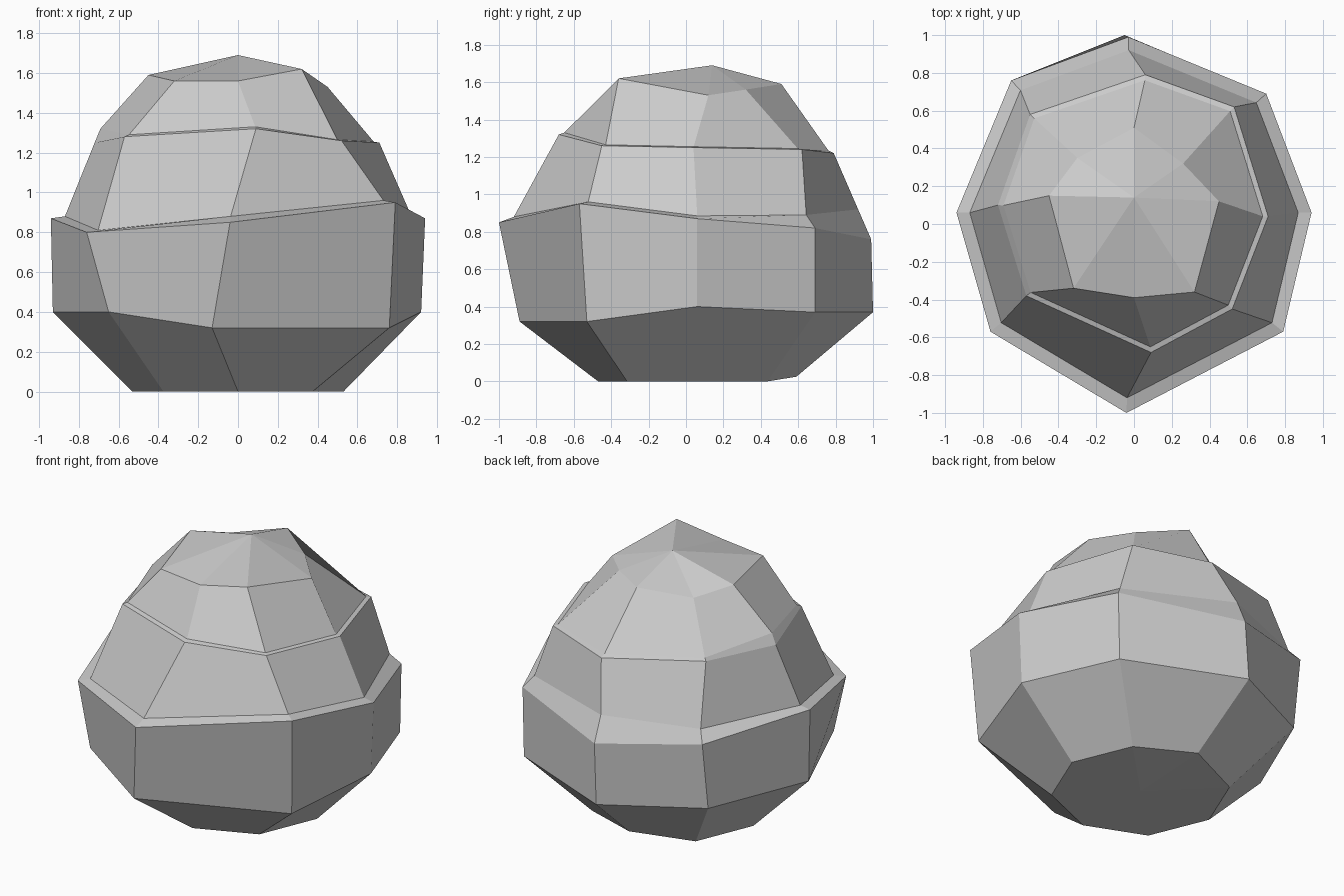
import bpy
import bmesh
import math
from mathutils import Vector

# Remove the default cube if it exists
default_cube = bpy.data.objects.get("Cube")
if default_cube:
    bpy.data.objects.remove(default_cube, do_unlink=True)

SIDES = 8
AXIS = Vector((0, 0.06, 0))


def ring(*points):
    """Turn corner points given in hundredths into vectors (front corner first)."""
    return [Vector(p) * 0.01 for p in points]


def ledge(source, scale, lifts):
    """Shrink a ring toward the axis and lift each corner to form a step."""
    result = []
    for corner, lift in zip(source, lifts):
        spot = AXIS + (corner - AXIS) * scale
        spot.z = corner.z + lift * 0.01
        result.append(spot)
    return result


def flat_octagon(radius):
    """Regular ring on the ground, counter-clockwise from the front."""
    corners = []
    for i in range(SIDES):
        angle = math.tau * i / SIDES - math.pi / 2
        corners.append(AXIS + radius * Vector((math.cos(angle), math.sin(angle), 0)))
    return corners


# Foot: regular octagon, very slightly raised at the back
foot = flat_octagon(0.53)
foot[SIDES // 2].z = 0.025

# Lower and upper edges of the wide belt
belt_bottom = ring((-13, -89, 32), (76, -53, 32), (92, 6, 40), (69, 69, 37),
                   (-5, 100, 37), (-65, 70, 39), (-93, 6, 40), (-65, -60, 40))
belt_top = ring((-4, -100, 85), (79, -57, 95), (94, 6, 87), (70, 69, 82),
                (-3, 99, 76), (-65, 76, 83), (-94, 6, 87), (-76, -57, 80))
belt_step = ledge(belt_top, 0.925, (3, 1, 1.5, 7, 16, 7, 1, 1))

# Upper edge of the shoulder and its narrow step
shoulder = ring((9, -68, 132), (52, -45, 126), (71, 4, 125), (53, 62, 124),
                (6, 79, 122), (-55, 58, 128), (-72, 10, 125), (-57, -38, 128))
shoulder_step = ledge(shoulder, 0.96, (1, 0.5, 0.5, 0.5, 1.5, 1, 7, 1))

# Crown ring below the peak
crown = ring((0, -39, 156), (32, -36, 162), (45, 12, 153), (26, 32, 156),
             (0, 51, 159), (-30, 35, 154), (-45, 15, 159), (-32, -34, 156))

# Bridge the rings into one faceted stone
bm = bmesh.new()
loops = [[bm.verts.new(corner) for corner in level]
         for level in (foot, belt_bottom, belt_top, belt_step,
                       shoulder, shoulder_step, crown)]
for low, high in zip(loops, loops[1:]):
    for i in range(SIDES):
        j = (i + 1) % SIDES
        bm.faces.new((low[i], low[j], high[j], high[i]))

# Close the peak and the underside with triangle fans
peak = bm.verts.new((0, 0.14, 1.69))
base = bm.verts.new(AXIS)
for i in range(SIDES):
    j = (i + 1) % SIDES
    bm.faces.new((loops[-1][i], loops[-1][j], peak))
    bm.faces.new((loops[0][j], loops[0][i], base))
bmesh.ops.recalc_face_normals(bm, faces=bm.faces[:])

mesh = bpy.data.meshes.new("boulder")
bm.to_mesh(mesh)
bm.free()

# Plain grey stone, flat shaded
stone = bpy.data.materials.new("stone_grey")
stone.use_nodes = True
grey = (0.6, 0.6, 0.6, 1)
stone.diffuse_color = grey
stone.node_tree.nodes["Principled BSDF"].inputs["Base Color"].default_value = grey
mesh.materials.append(stone)

boulder = bpy.data.objects.new("boulder", mesh)
bpy.context.collection.objects.link(boulder)
